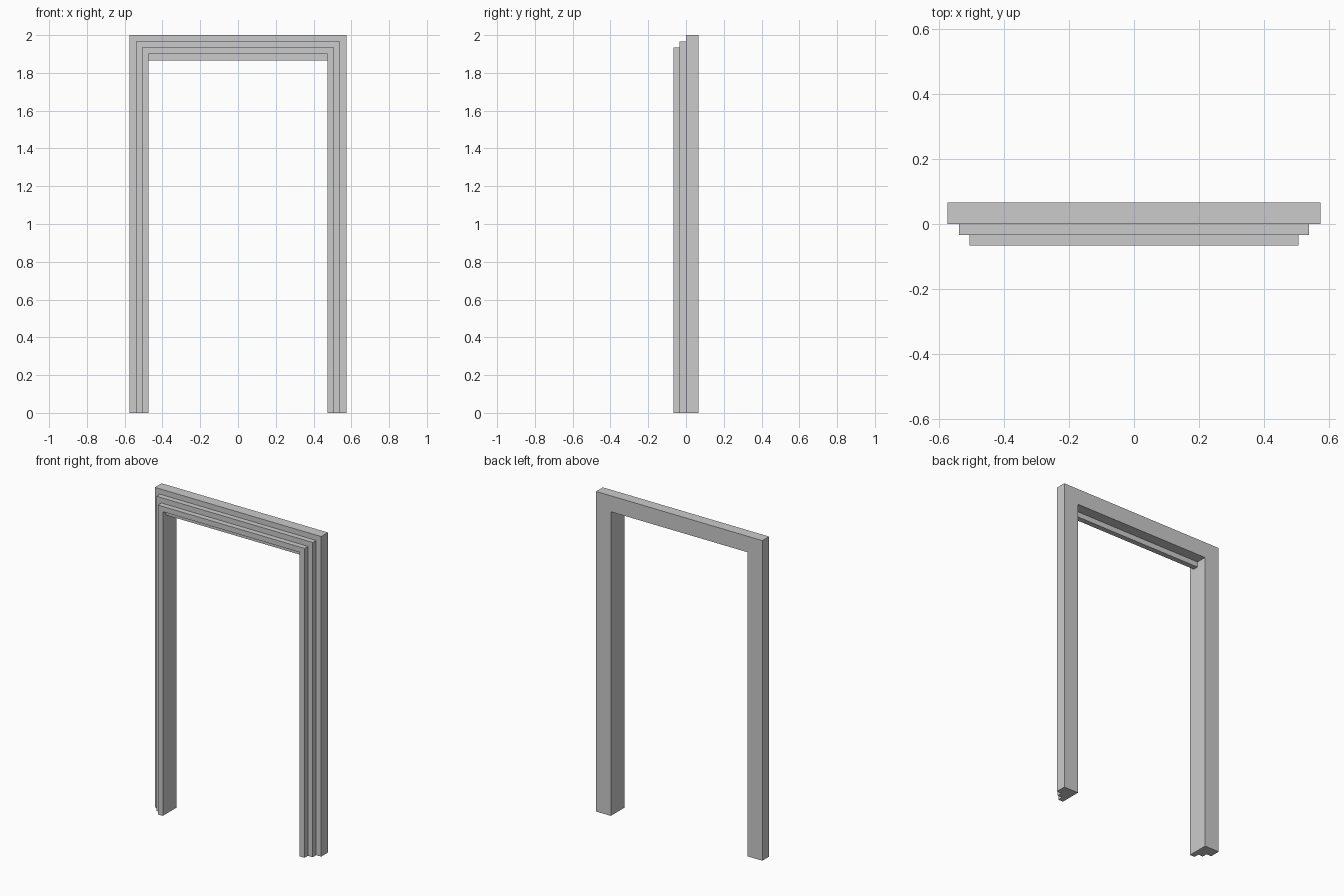
import bpy, bmesh

if "Cube" in bpy.data.objects:
    bpy.data.objects.remove(bpy.data.objects["Cube"])

STEP = 1 / 30          # width and depth of one moulding step
INNER = 0.473          # half width of the opening


def frame_layer(name, half_width, top, lintel_bottom, y_front, y_back):
    """Upside-down U profile in the front plane, extruded from front to back."""
    half = [(INNER, lintel_bottom), (INNER, 0), (half_width, 0), (half_width, top)]
    profile = half + [(-x, z) for x, z in reversed(half)]
    bm = bmesh.new()
    face = bm.faces.new([bm.verts.new((x, y_front, z)) for x, z in profile])
    extruded = bmesh.ops.extrude_face_region(bm, geom=[face], use_keep_orig=True)
    verts = [v for v in extruded["geom"] if isinstance(v, bmesh.types.BMVert)]
    bmesh.ops.translate(bm, verts=verts, vec=(0, y_back - y_front, 0))
    bmesh.ops.recalc_face_normals(bm, faces=bm.faces)
    mesh = bpy.data.meshes.new(name)
    bm.to_mesh(mesh)
    bm.free()
    obj = bpy.data.objects.new(name, mesh)
    bpy.context.collection.objects.link(obj)
    return obj


# Deep rear frame
frame_layer("rear_frame", 0.575, 2.0, 1.9, 0, 2 * STEP)
# Middle moulding, its lintel hangs one step lower as a door stop
frame_layer("middle_moulding", 0.54, 2 - STEP, 1.9 - STEP, -STEP, 0)
# Narrow front moulding
frame_layer("front_moulding", 0.507, 2 - 2 * STEP, 1.9, -2 * STEP, -STEP)
